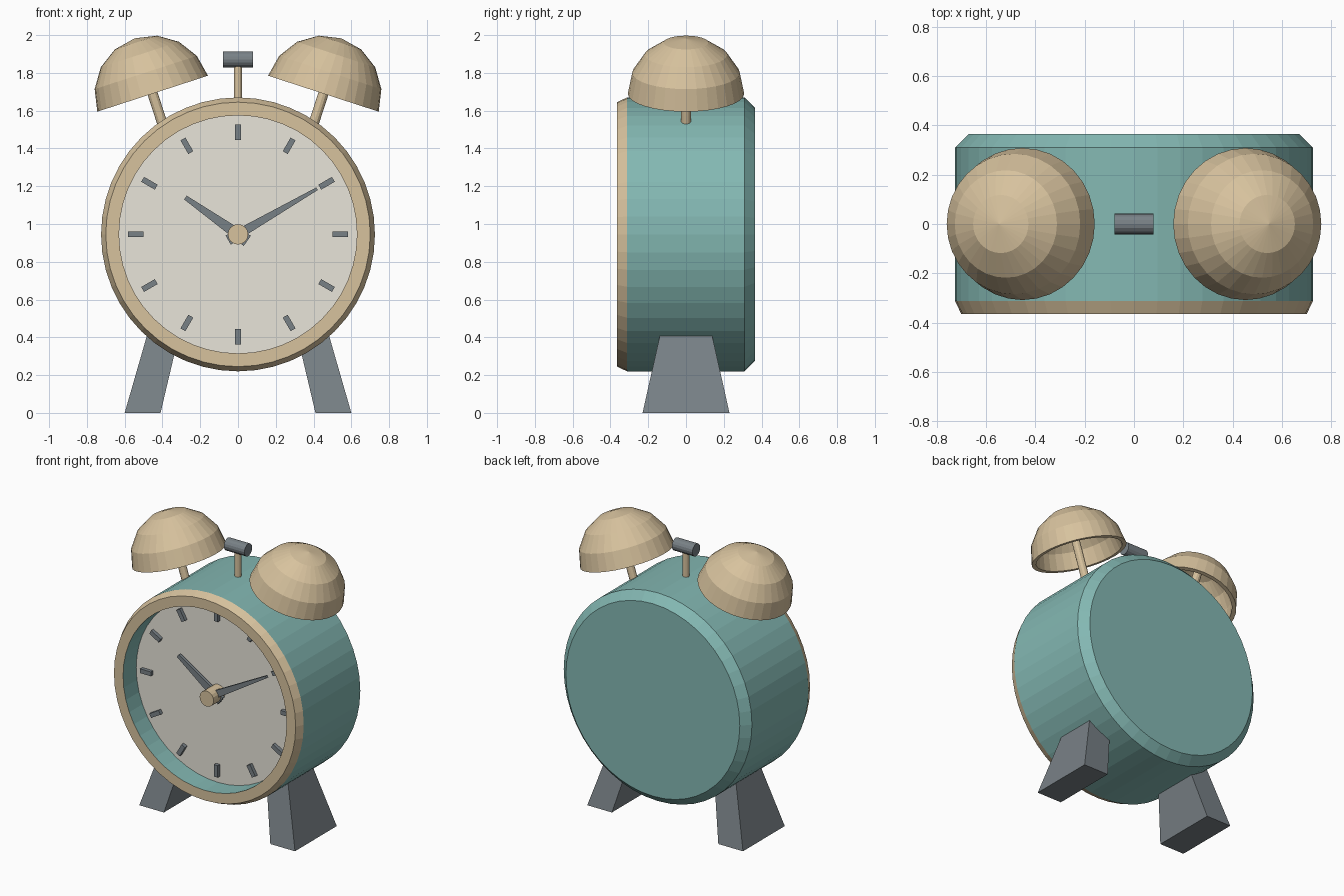
import bpy, bmesh, math
from mathutils import Matrix, Vector

if "Cube" in bpy.data.objects:
    bpy.data.objects.remove(bpy.data.objects["Cube"])


def material(name, rgb):
    m = bpy.data.materials.new(name)
    m.diffuse_color = (*rgb, 1)
    m.use_nodes = True
    m.node_tree.nodes["Principled BSDF"].inputs["Base Color"].default_value = m.diffuse_color
    return m


BRASS = material("brass", (0.68, 0.54, 0.34))
TEAL = material("teal", (0.23, 0.48, 0.45))
CREAM = material("cream", (0.81, 0.78, 0.70))
DARK = material("dark", (0.19, 0.22, 0.24))
CENTRE = Vector((0, 0, 0.945))
ALONG_Y = Matrix.Rotation(math.radians(-90), 4, 'X')   # local z -> world +y
DIAL_Y = -0.22


def finish(name, bm, mats, matrix=Matrix()):
    bmesh.ops.recalc_face_normals(bm, faces=bm.faces)
    me = bpy.data.meshes.new(name)
    bm.to_mesh(me)
    bm.free()
    for m in mats:
        me.materials.append(m)
    me.transform(matrix)
    ob = bpy.data.objects.new(name, me)
    bpy.context.collection.objects.link(ob)
    return ob


def lathe(name, profile, segs, mats, matrix, bands=None):
    """Revolve (radius, height) points about z; bands gives a material per strip."""
    bm = bmesh.new()
    rings = []
    for r, h in profile:
        if r < 1e-6:
            rings.append([bm.verts.new((0, 0, h))] * segs)
        else:
            rings.append([bm.verts.new((r * math.cos(2 * math.pi * i / segs),
                                        r * math.sin(2 * math.pi * i / segs), h))
                          for i in range(segs)])
    for k, (a, b) in enumerate(zip(rings, rings[1:])):
        for i in range(segs):
            j = (i + 1) % segs
            f = bm.faces.new(list(dict.fromkeys((a[i], a[j], b[j], b[i]))))
            f.material_index = bands[k] if bands else 0
    return finish(name, bm, mats, matrix)


def rod(name, r, h0, h1, segs, mat, matrix):
    return lathe(name, [(0, h0), (r, h0), (r, h1), (0, h1)], segs, [mat], matrix)


def loft(name, lower, upper, mat, matrix=Matrix()):
    """Solid between two matching outlines."""
    bm = bmesh.new()
    a = [bm.verts.new(p) for p in lower]
    b = [bm.verts.new(p) for p in upper]
    bm.faces.new(a[::-1])
    bm.faces.new(b)
    for i in range(len(a)):
        j = (i + 1) % len(a)
        bm.faces.new((a[i], a[j], b[j], b[i]))
    return finish(name, bm, [mat], matrix)


def dial_bar(name, angle, x0, x1, w0, w1, y0, y1):
    """Flat bar on the dial pointing outwards at an angle, tapering w0 to w1."""
    outline = [(x0, -w0), (x1, -w1), (x1, w1), (x0, w0)]
    place = Matrix.Translation(CENTRE) @ Matrix.Rotation(-angle, 4, 'Y')
    loft(name, [(x, y0, z) for x, z in outline],
         [(x, y1, z) for x, z in outline], DARK, place)


# case with chamfered back, brass rim, recessed wall and dial
lathe("clock_case",
      [(0, 0.365), (0.67, 0.365), (0.725, 0.31), (0.725, -0.312),
       (0.70, -0.365), (0.63, -0.365), (0.63, DIAL_Y), (0, DIAL_Y)],
      48, [TEAL, BRASS, CREAM], Matrix.Translation(CENTRE) @ ALONG_Y,
      [0, 0, 0, 1, 1, 0, 2])

# hour marks, hands and centre pin
for i in range(12):
    dial_bar(f"hour_mark_{i + 1}", i * math.pi / 6, 0.5, 0.583,
             0.015, 0.015, DIAL_Y + 0.005, DIAL_Y - 0.025)
dial_bar("hour_hand", math.radians(145), -0.06, 0.34, 0.033, 0.012, -0.265, -0.245)
dial_bar("minute_hand", math.radians(30), -0.06, 0.483, 0.028, 0.008, -0.29, -0.27)
rod("centre_pin", 0.054, -0.345, DIAL_Y, 16, BRASS,
    Matrix.Translation(CENTRE) @ ALONG_Y)

# hollow bells on stems, and splayed legs
R_OUT, R_IN = 0.308, 0.28
arc = [math.radians(a) for a in (0, 22.5, 45, 67.5, 90)]
shell = [(R_IN * math.cos(a), R_IN * math.sin(a)) for a in reversed(arc)]
shell += [(R_OUT * math.cos(a), R_OUT * math.sin(a)) for a in arc]
for side, s in (("left", -1), ("right", 1)):
    tilt = (Matrix.Translation((s * 0.452, 0, 1.69))
            @ Matrix.Rotation(s * math.radians(18), 4, 'Y'))
    lathe(f"{side}_bell", shell, 32, [BRASS], tilt)
    rod(f"{side}_bell_stem", 0.027, -0.25, 0.285, 12, BRASS, tilt)

    def rect(x0, x1, y, z):
        return [(s * x0, -y, z), (s * x1, -y, z), (s * x1, y, z), (s * x0, y, z)]
    loft(f"{side}_leg", rect(0.41, 0.60, 0.23, 0), rect(0.311, 0.479, 0.136, 0.42), DARK)

# hammer between the bells
rod("hammer_rod", 0.021, 1.62, 1.85, 12, BRASS, Matrix())
rod("hammer_head", 0.043, -0.079, 0.079, 16, DARK,
    Matrix.Translation((0, 0, 1.871)) @ Matrix.Rotation(math.radians(90), 4, 'Y'))
